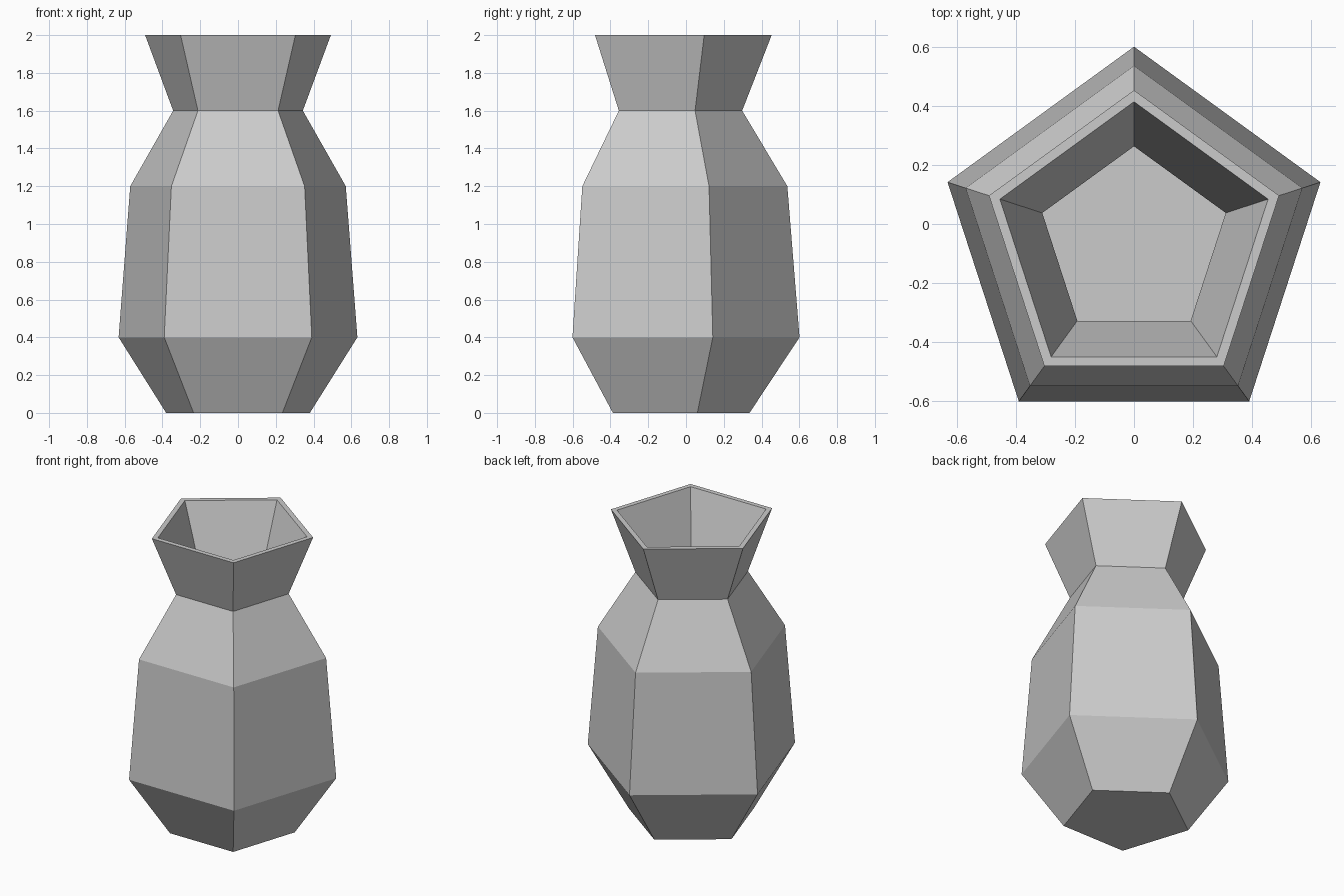
import bpy, bmesh
from math import pi, cos, sin

if "Cube" in bpy.data.objects:
    bpy.data.objects.remove(bpy.data.objects["Cube"])

SIDES = 5
CY = -0.0635  # pentagon centre, so the bounding box is centred on y = 0

# (radius, z): outer wall from foot to rim, then inner wall from rim to floor
PROFILE = [(0.40, 0.0), (0.6645, 0.4), (0.60, 1.2), (0.361, 1.6), (0.517, 2.0),
           (0.478, 2.0), (0.327, 1.6), (0.56, 1.2), (0.625, 0.41), (0.38, 0.035)]

bm = bmesh.new()


def ring(r, z):
    angles = [pi / 2 + 2 * pi * i / SIDES for i in range(SIDES)]
    return [bm.verts.new((r * cos(a), CY + r * sin(a), z)) for a in angles]


# Vase wall
rings = [ring(r, z) for r, z in PROFILE]
for a, b in zip(rings, rings[1:]):
    for i in range(SIDES):
        j = (i + 1) % SIDES
        bm.faces.new((a[i], a[j], b[j], b[i]))

# Base and inner floor
bm.faces.new(rings[0][::-1])
bm.faces.new(rings[-1])
bmesh.ops.recalc_face_normals(bm, faces=bm.faces[:])

mesh = bpy.data.meshes.new("vase")
bm.to_mesh(mesh)
bm.free()
bpy.context.collection.objects.link(bpy.data.objects.new("vase", mesh))
